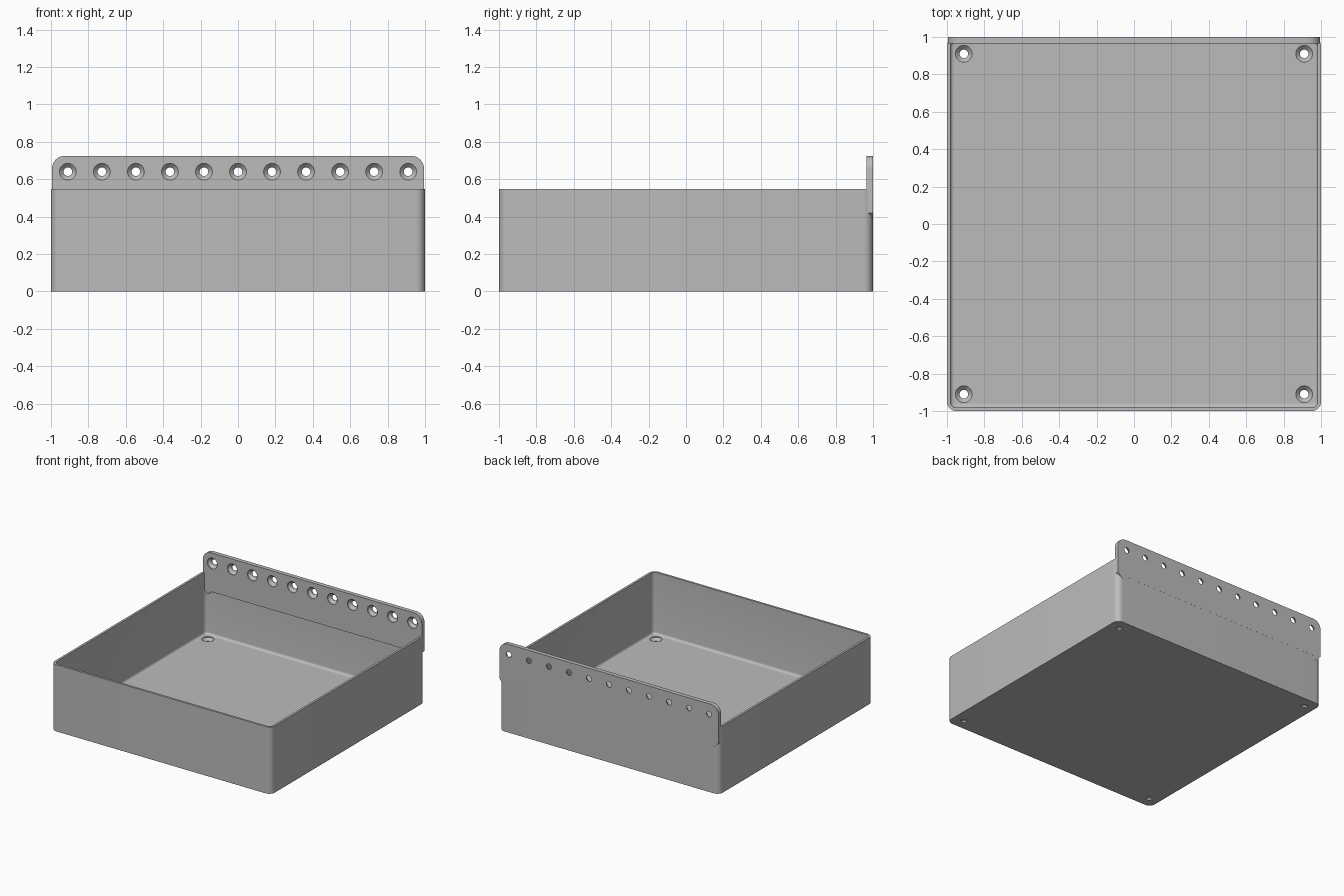
import bpy, bmesh, math
from mathutils import Matrix, Vector

if "Cube" in bpy.data.objects:
    bpy.data.objects.remove(bpy.data.objects["Cube"], do_unlink=True)

grey = bpy.data.materials.new("plain grey")
grey.use_nodes = True
colour = (0.5, 0.5, 0.5, 1)
grey.diffuse_color = colour
grey.node_tree.nodes["Principled BSDF"].inputs["Base Color"].default_value = colour

RIM, FLOOR, WALL, CORNER = 0.548, 0.04, 0.018, 0.05
HOLE, HEAD = 0.023, 0.045


def make_object(name, bm):
    bmesh.ops.recalc_face_normals(bm, faces=bm.faces)
    mesh = bpy.data.meshes.new(name)
    bm.to_mesh(mesh)
    bm.free()
    obj = bpy.data.objects.new(name, mesh)
    bpy.context.collection.objects.link(obj)
    mesh.materials.append(grey)
    return obj


def arc(cx, cy, r, start, steps=8):
    """Points of a quarter turn, anticlockwise."""
    return [(cx + r * math.cos(start + math.pi / 2 * i / steps),
             cy + r * math.sin(start + math.pi / 2 * i / steps)) for i in range(steps + 1)]


def rounded_square(inset):
    r = max(CORNER - inset, 0.012)
    c = 1 - inset - r
    points = []
    for k, (sx, sy) in enumerate([(1, 1), (-1, 1), (-1, -1), (1, -1)]):
        points += arc(sx * c, sy * c, r, k * math.pi / 2)
    return points


def bridge(bm, rings, closed_ends=True):
    """Join matching rings of vertices with quads."""
    for a, b in zip(rings, rings[1:]):
        for i in range(len(a)):
            j = (i + 1) % len(a)
            bm.faces.new((a[i], a[j], b[j], b[i]))
    if closed_ends:
        bm.faces.new(rings[0])
        bm.faces.new(rings[-1])


def drill(obj, places, matrix, depth):
    """Cut countersunk holes; the local z axis points out of the wide side."""
    bm = bmesh.new()
    slope = HEAD - HOLE
    profile = [(HOLE, -depth - 0.03), (HOLE, -slope - 0.006), (HEAD, -0.006), (HEAD, 0.03)]
    for place in places:
        rings = []
        for r, z in profile:
            ring = []
            for i in range(32):
                a = math.tau * i / 32
                p = Vector((r * math.cos(a), r * math.sin(a), z))
                ring.append(bm.verts.new(Vector(place) + matrix @ p))
            rings.append(ring)
        bridge(bm, rings)
    cutter = make_object("hole_cutter", bm)
    cutter.hide_render = True
    mod = obj.modifiers.new("holes", "BOOLEAN")
    mod.operation, mod.solver, mod.object = "DIFFERENCE", "EXACT", cutter
    bpy.context.view_layer.objects.active = obj
    bpy.ops.object.modifier_apply(modifier=mod.name)
    bpy.data.objects.remove(cutter, do_unlink=True)


def smooth(obj):
    bpy.ops.object.select_all(action="DESELECT")
    obj.select_set(True)
    bpy.context.view_layer.objects.active = obj
    bpy.ops.object.shade_smooth_by_angle(angle=math.radians(30))


# Open tray: outer wall, rim, inner wall, fillet into the floor
bm = bmesh.new()
fillet = 0.02
levels = [(0, 0), (0, RIM), (WALL, RIM)]
for i in range(6):
    a = math.pi / 2 * i / 5
    levels.append((WALL + fillet * (1 - math.cos(a)), FLOOR + fillet * (1 - math.sin(a))))
rings = [[bm.verts.new((x, min(y, 0.9995), z)) for x, y in rounded_square(inset)]
         for inset, z in levels]
bridge(bm, rings)
tray = make_object("tray", bm)
corners = [(sx * 0.91, sy * 0.91, FLOOR) for sx in (-1, 1) for sy in (-1, 1)]
drill(tray, corners, Matrix.Identity(3), FLOOR)
smooth(tray)

# Mounting plate along the back, with rounded top corners and chamfered lower ends
SIDE, TOP, FRONT = 0.995, 0.725, 0.965
half = [(0.92, 0.405), (0.95, 0.375), (SIDE, 0.42)] + arc(SIDE - 0.07, TOP - 0.07, 0.07, 0)
outline = half + [(-x, z) for x, z in reversed(half)]
bm = bmesh.new()
bridge(bm, [[bm.verts.new((x, y, z)) for x, z in outline] for y in (FRONT, 1)])
plate = make_object("mounting_plate", bm)
row = [((i - 5) * 0.182, FRONT, 0.64) for i in range(11)]
drill(plate, row, Matrix.Rotation(math.pi / 2, 3, "X"), 1 - FRONT)
smooth(plate)
